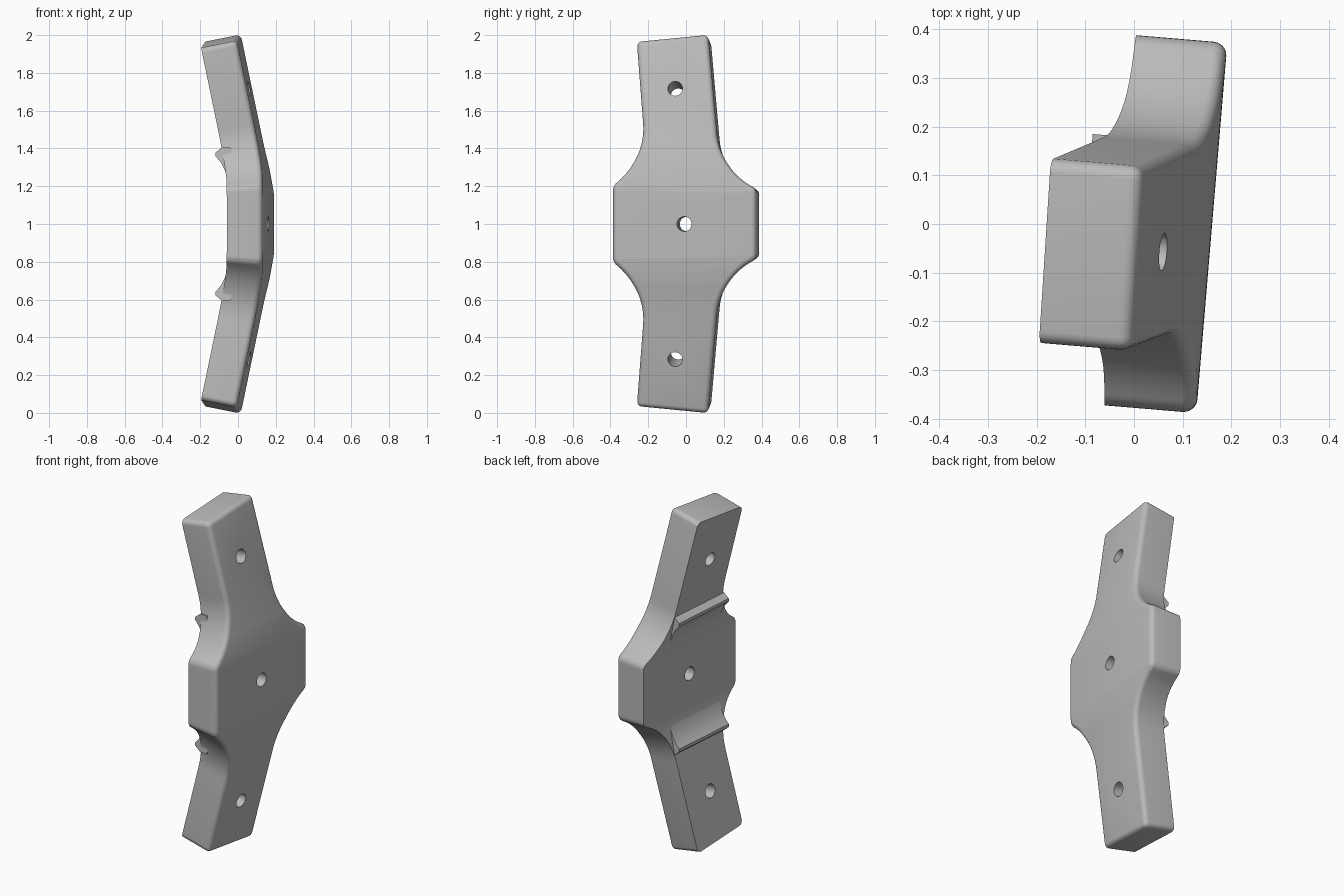
import bpy, bmesh, math
from mathutils import Matrix, Vector

if "Cube" in bpy.data.objects:
    bpy.data.objects.remove(bpy.data.objects["Cube"], do_unlink=True)

INNER, OUTER, MID = -0.028, 0.16, 0.066      # plate faces along x
BEND_START, BEND_END, SLOPE = 0.14, 0.30, 0.2
PLACE = Matrix.Translation((0, 0, 1)) @ Matrix.Rotation(math.radians(-4.8), 4, 'Z')

grey = bpy.data.materials.new("plain_grey")
grey.use_nodes = True
grey.diffuse_color = (0.5, 0.5, 0.5, 1)
grey.node_tree.nodes["Principled BSDF"].inputs["Base Color"].default_value = (0.5, 0.5, 0.5, 1)


def make_object(name, bm):
    bmesh.ops.recalc_face_normals(bm, faces=bm.faces)
    bmesh.ops.transform(bm, matrix=PLACE, verts=bm.verts)
    mesh = bpy.data.meshes.new(name)
    bm.to_mesh(mesh)
    bm.free()
    mesh.materials.append(grey)
    obj = bpy.data.objects.new(name, mesh)
    bpy.context.collection.objects.link(obj)
    return obj


def smooth(obj):
    bpy.ops.object.select_all(action='DESELECT')
    obj.select_set(True)
    bpy.context.view_layer.objects.active = obj
    bpy.ops.object.shade_smooth_by_angle(angle=math.radians(30))


def prism(points, direction):
    """Extrude a closed outline along a direction."""
    bm = bmesh.new()
    face = bm.faces.new([bm.verts.new(p) for p in points])
    new = bmesh.ops.extrude_face_region(bm, geom=[face])["geom"]
    bmesh.ops.translate(bm, vec=direction, verts=[g for g in new if isinstance(g, bmesh.types.BMVert)])
    return bm


def arc(cy, cz, radius, start, end, steps=14):
    angles = [start + (end - start) * i / steps for i in range(steps + 1)]
    return [(cy + radius * math.cos(a), cz + radius * math.sin(a)) for a in angles]


def bend(p):
    """Tilt the arms back, with a soft curve at the hub."""
    h, side = abs(p.z), math.copysign(1, p.z)
    t = min(max((h - BEND_START) / (BEND_END - BEND_START), 0), 1)
    drop = SLOPE * (t * t / 2 * (BEND_END - BEND_START) + max(h - BEND_END, 0))
    return Vector((p.x - drop, p.y, side * (h + (p.x - MID) * SLOPE * t)))


# Plate outline: hub, concave shoulders and leaning arms, mirrored top to bottom
upper = arc(0.51, 0.50, 0.34, math.pi + 1.2, math.pi + 0.1)
upper += [(0.117, 0.987), (-0.262, 0.95)]
upper += arc(-0.56, 0.485, 0.34, 0.1, -1.0)
outline = upper + [(y, -z) for y, z in reversed(upper)]
bm = prism([(INNER, y, z) for y, z in outline], (OUTER - INNER, 0, 0))

# Round the outer rim and the upright corners
bm.edges.ensure_lookup_table()
rim = []
for e in bm.edges:
    a, b = (v.co for v in e.verts)
    on_rim = min(a.x, b.x) > OUTER - 1e-4
    corner = abs(a.x - b.x) > 0.1 and (abs(a.z) > 0.9 or abs(a.y) > 0.37)
    if on_rim or corner:
        rim.append(e)
bmesh.ops.bevel(bm, geom=rim, offset=0.03, offset_type='OFFSET', segments=5,
                profile=0.5, affect='EDGES', clamp_overlap=True)

# Slice across the bends, then bend
for i in range(9):
    h = BEND_START + (BEND_END - BEND_START) * i / 8
    for z in (h, -h):
        bmesh.ops.bisect_plane(bm, geom=bm.verts[:] + bm.edges[:] + bm.faces[:],
                               plane_co=(0, 0, z), plane_no=(0, 0, 1))
for v in bm.verts:
    v.co = bend(v.co)
plate = make_object("bracket_plate", bm)

# Bolt holes square to the hub and to each arm
cutters = []
for x, y, z, tilt in ((MID, 0.004, 0, 0), (-0.035, -0.052, 0.697, -1), (-0.035, -0.052, -0.697, 1)):
    hole = bmesh.new()
    bmesh.ops.create_cone(hole, cap_ends=True, segments=32, radius1=0.039, radius2=0.039, depth=0.6,
                          matrix=Matrix.Translation((x, y, z))
                          @ Matrix.Rotation(tilt * math.atan(SLOPE), 4, 'Y')
                          @ Matrix.Rotation(math.pi / 2, 4, 'Y'))
    cutter = make_object("hole_cutter", hole)
    cutter.hide_render = True
    mod = plate.modifiers.new("hole", 'BOOLEAN')
    mod.object, mod.operation, mod.solver = cutter, 'DIFFERENCE', 'EXACT'
    cutters.append(cutter)
bpy.context.view_layer.update()
plate.data = bpy.data.meshes.new_from_object(plate.evaluated_get(bpy.context.evaluated_depsgraph_get()))
plate.modifiers.clear()
for cutter in cutters:
    bpy.data.objects.remove(cutter, do_unlink=True)
smooth(plate)

# Curved lips across the back, one at each bend
lip = [(0.02, 0.2), (-0.027, 0.2), (-0.034, 0.235), (-0.044, 0.27), (-0.058, 0.302), (-0.076, 0.332),
       (-0.1, 0.36), (-0.1, 0.377), (-0.066, 0.405), (-0.02, 0.405)]
for name, side in (("upper_lip", 1), ("lower_lip", -1)):
    smooth(make_object(name, prism([(x, -0.235, side * z) for x, z in lip], (0, 0.412, 0))))
